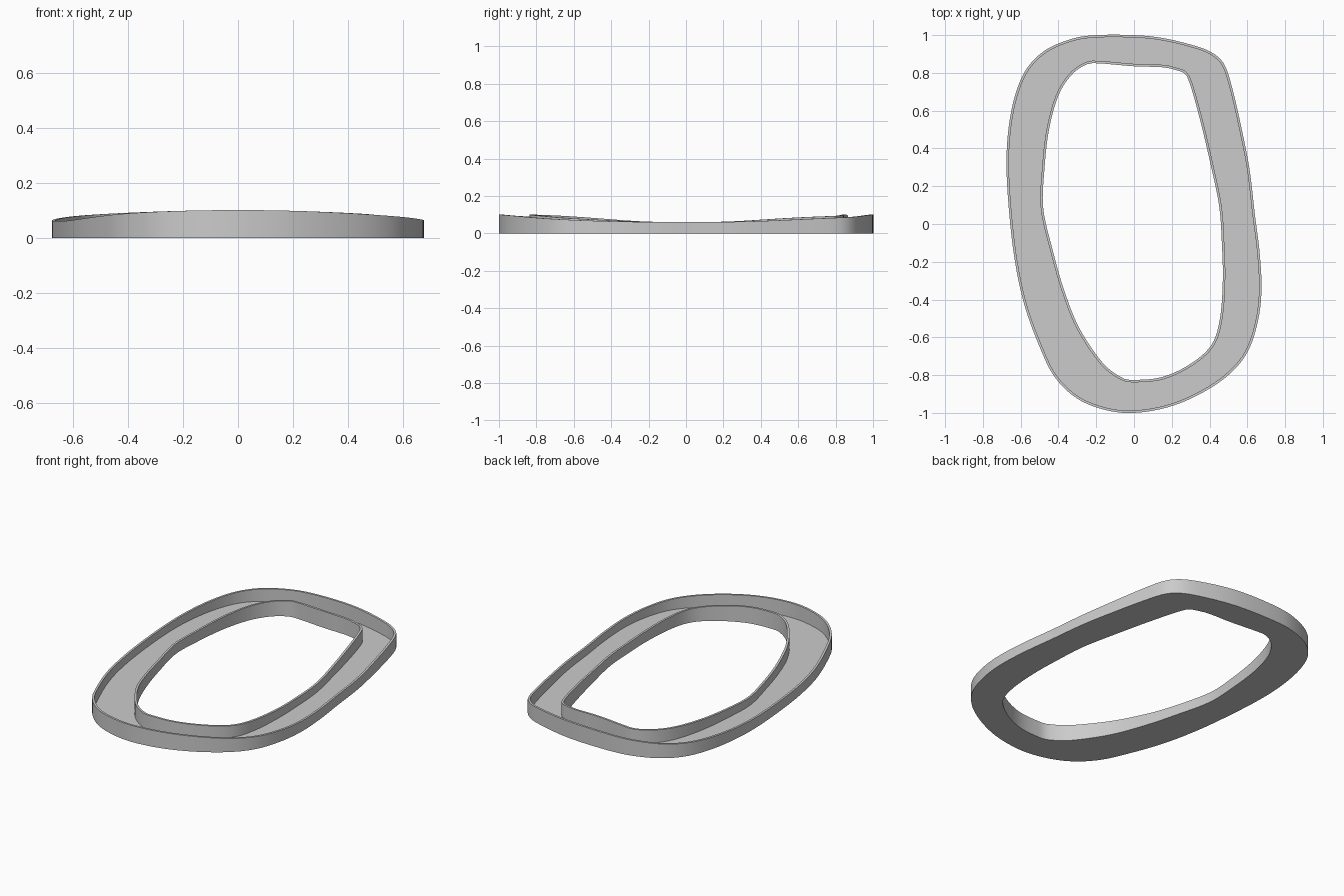
import bpy, bmesh, math
from mathutils import Vector

if "Cube" in bpy.data.objects:
    bpy.data.objects.remove(bpy.data.objects["Cube"])

N = 200        # samples around the ring
WALL = 0.013   # rim wall thickness
FLOOR = 0.012  # tray floor thickness

OUTER = [(0, 1), (.15, .985), (.3, .95), (.4, .915), (.46, .87), (.49, .82), (.52, .72),
         (.56, .55), (.61, .3), (.64, .05), (.665, -.15), (.675, -.35), (.655, -.52),
         (.6, -.68), (.5, -.8), (.35, -.9), (.18, -.97), (0, -1), (-.15, -.985),
         (-.3, -.925), (-.42, -.81), (-.5, -.65), (-.58, -.43), (-.63, -.2), (-.66, .05),
         (-.675, .3), (-.665, .5), (-.63, .68), (-.57, .82), (-.47, .92), (-.33, .98), (-.2, 1)]
INNER = [(0, .835), (.15, .83), (.22, .815), (.27, .795), (.3, .73), (.35, .55), (.4, .34),
         (.45, .1), (.465, -.1), (.47, -.3), (.455, -.5), (.41, -.64), (.3, -.74),
         (.15, -.81), (0, -.825), (-.07, -.81), (-.17, -.73), (-.29, -.55), (-.37, -.35),
         (-.43, -.14), (-.48, .08), (-.475, .28), (-.45, .5), (-.4, .68), (-.33, .79),
         (-.25, .845), (-.18, .85)]


def smooth_loop(points, steps=12):
    """Closed Catmull-Rom curve, resampled at N equal polar angles."""
    p = [Vector(q) for q in points]
    dense = []
    for i in range(len(p)):
        a, b, c, d = (p[(i + k) % len(p)] for k in (-1, 0, 1, 2))
        for s in range(steps):
            t = s / steps
            dense.append(0.5 * (2 * b + (c - a) * t + (2 * a - 5 * b + 4 * c - d) * t * t
                                + (3 * b - a - 3 * c + d) * t ** 3))
    out = []
    for i in range(N):
        ang = 2 * math.pi * i / N
        ray = Vector((math.sin(ang), math.cos(ang)))
        for j, u in enumerate(dense):
            v = dense[(j + 1) % len(dense)]
            cu, cv = ray.x * u.y - ray.y * u.x, ray.x * v.y - ray.y * v.x
            if cu * cv <= 0 and cu != cv and ray.dot(u + v) > 0:
                out.append(u.lerp(v, cu / (cu - cv)))
                break
    return out


def inset(loop, dist):
    """Move a clockwise loop towards its inside by dist."""
    res = []
    for i, q in enumerate(loop):
        t = (loop[(i + 1) % N] - loop[i - 1]).normalized()
        res.append(q + Vector((t.y, -t.x)) * dist)
    return res


def rim_height(q):
    """Rim rises towards the two ends of the ring."""
    return 0.061 + 0.04 * (abs(q.y) / q.length) ** 3.5


outer, hole = smooth_loop(OUTER), smooth_loop(INNER)
outer_in, hole_out = inset(outer, WALL), inset(hole, -WALL)

# Cross-section of the tray: outer wall, floor, inner wall, underside
section = [(outer, 0), (outer, None), (outer_in, None), (outer_in, FLOOR),
           (hole_out, FLOOR), (hole_out, None), (hole, None), (hole, 0)]

bm = bmesh.new()
rings = [[bm.verts.new((q.x, q.y, rim_height(q) if z is None else z)) for q in loop]
         for loop, z in section]
for k, ring in enumerate(rings):
    nxt = rings[(k + 1) % len(rings)]
    for i in range(N):
        j = (i + 1) % N
        bm.faces.new((ring[i], ring[j], nxt[j], nxt[i]))
bmesh.ops.recalc_face_normals(bm, faces=bm.faces)

mesh = bpy.data.meshes.new("ring_tray")
bm.to_mesh(mesh)
bm.free()
tray = bpy.data.objects.new("ring_tray", mesh)
bpy.context.collection.objects.link(tray)
bpy.context.view_layer.objects.active = tray
tray.select_set(True)
bpy.ops.object.shade_smooth_by_angle(angle=math.radians(30))
